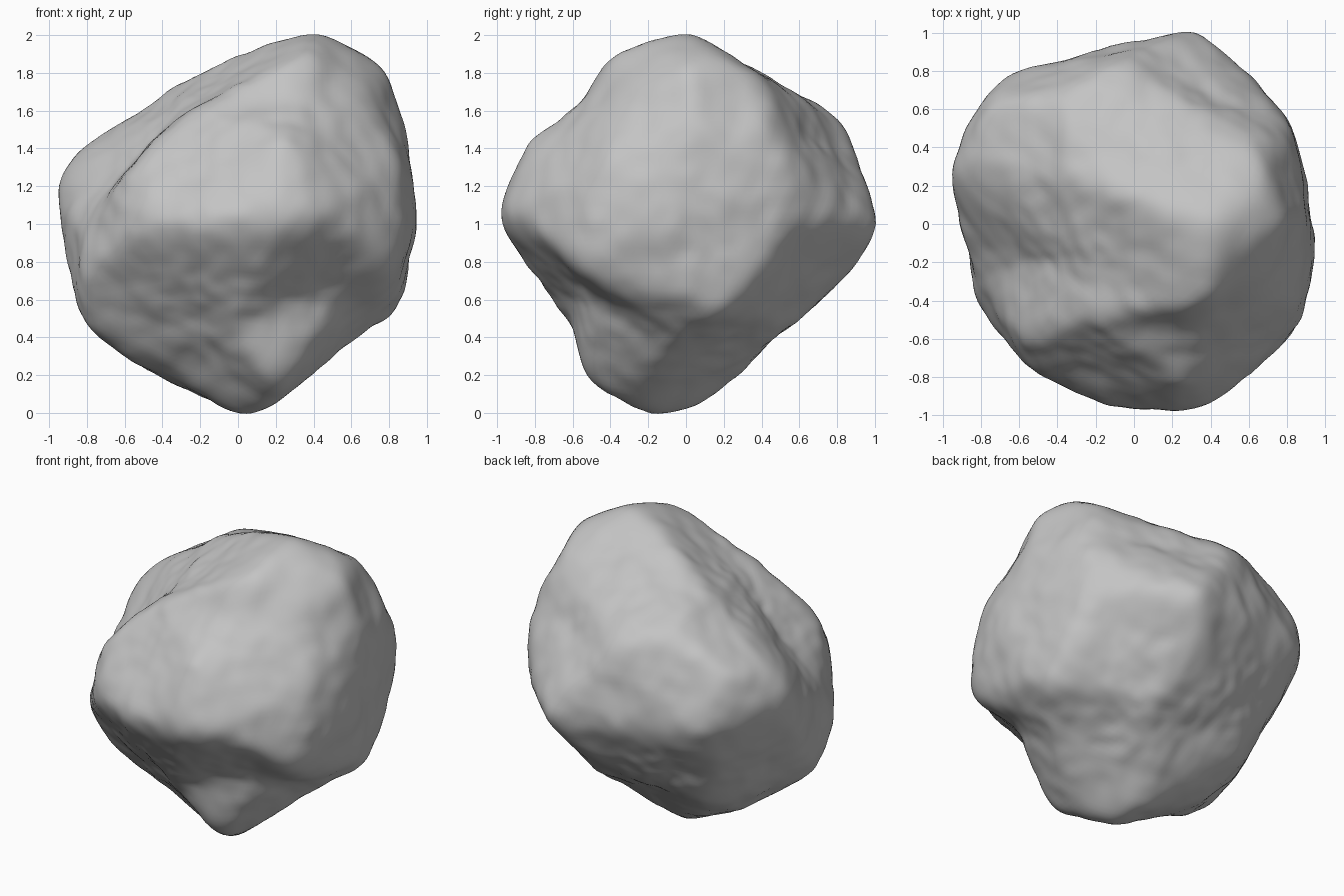
import bpy
import bmesh
import math
from mathutils import Vector, noise
from mathutils.bvhtree import BVHTree

default_cube = bpy.data.objects.get("Cube")
if default_cube:
    bpy.data.objects.remove(default_cube, do_unlink=True)

CENTRE = Vector((0, 0, 1))
ORIGIN = Vector((0, 0, 0))

# Main corners, lumps and hollows of the boulder, grouped by region
LANDMARKS = [
    # crown
    (.38, 0, 2), (.33, -.4, 1.87), (.78, .02, 1.8), (.6, .14, 1.92),
    (.65, .38, 1.75), (.05, .12, 1.91), (.1, .38, 1.8), (-.25, .2, 1.77),
    # left shoulder and the groove in front of it
    (-.55, .25, 1.57), (-.92, .28, 1.29), (-.95, .22, 1.08),
    (-.3, -.2, 1.6), (-.82, -.25, 1),
    # upper front slope
    (-.54, -.62, 1.3), (-.2, -.48, 1.61), (.3, -.53, 1.67),
    (.25, -.84, 1.4), (.7, -.35, 1.6),
    # side facing +x
    (.88, .05, 1.5), (.86, -.44, 1.26), (.94, -.18, 1), (.9, .2, 1.2),
    (.8, .5, 1.36), (.78, .55, .98),
    # back
    (.33, .99, .98), (-.1, .83, 1.51), (-.35, .67, 1.61),
    (-.7, .63, 1.43), (-.84, .56, 1.1), (-.66, .76, 1.05),
    # front brow
    (.25, -.98, 1.03), (-.2, -.92, 1), (-.56, -.74, .95),
    (-.78, -.46, .72), (.5, -.87, 1.05), (.8, -.54, .75),
    # underside
    (-.86, -.1, .6), (-.75, -.25, .43), (-.48, .08, .24), (.08, -.2, 0),
    (.2, -.5, .15), (0, -.62, .48), (.58, -.48, .62), (.58, -.05, .37),
    (.82, .2, .55), (.3, .52, .46), (.2, .85, .73), (-.05, .08, .05),
    (-.5, .42, .4),
]


def make_material(name, colour):
    material = bpy.data.materials.new(name)
    material.use_nodes = True
    material.diffuse_color = colour
    shader = material.node_tree.nodes["Principled BSDF"]
    shader.inputs["Base Color"].default_value = colour
    shader.inputs["Roughness"].default_value = 0.9
    return material


def build_cage(offsets):
    """Join the landmarks into one closed faceted shell around the centre."""
    cage = bmesh.new()
    pairs = [(cage.verts.new(offset.normalized()), offset) for offset in offsets]
    bmesh.ops.convex_hull(cage, input=cage.verts[:])
    for vert, offset in pairs:
        vert.co = offset
    tree = BVHTree.FromBMesh(cage)
    cage.free()
    return tree


def wrap_sphere(cage_tree):
    """Wrap an even sphere onto the cage and wear its corners round."""
    stone = bmesh.new()
    bmesh.ops.create_icosphere(stone, subdivisions=6, radius=1)
    for vert in stone.verts:
        direction = vert.co.normalized()
        hit = cage_tree.ray_cast(ORIGIN, direction)[0]
        vert.co = hit if hit else direction * 0.95
    for _ in range(14):
        bmesh.ops.smooth_vert(stone, verts=stone.verts[:], factor=0.5,
                              use_axis_x=True, use_axis_y=True, use_axis_z=True)
    return stone


def regain_corners(stone, targets, offsets):
    """Push each cage corner out by what the wear took off there."""
    tree = BVHTree.FromBMesh(stone)
    pushed = []
    for target, offset in zip(targets, offsets):
        direction = target.normalized()
        hit = tree.ray_cast(ORIGIN, direction)[0]
        loss = target.length - hit.length if hit else 0
        pushed.append(offset + direction * loss * 0.8)
    return pushed


def weathering(direction):
    """Broad shallow lumps plus a fine grain, as a radial offset."""
    lumps = noise.noise(direction * 4 + Vector((4, 1, 7)))
    grain = noise.noise(direction * 9)
    return 0.016 * lumps + 0.008 * grain


# Boulder: corners are restored over a few rounds of wear
targets = [Vector(point) - CENTRE for point in LANDMARKS]
offsets = targets
for _ in range(3):
    worn = wrap_sphere(build_cage(offsets))
    offsets = regain_corners(worn, targets, offsets)
    worn.free()

bm = wrap_sphere(build_cage(offsets))
for vert in bm.verts:
    direction = vert.co.normalized()
    vert.co += direction * weathering(direction) + CENTRE
bmesh.ops.recalc_face_normals(bm, faces=bm.faces[:])

mesh = bpy.data.meshes.new("boulder")
bm.to_mesh(mesh)
bm.free()
mesh.materials.append(make_material("stone_grey", (0.55, 0.55, 0.55, 1)))
boulder = bpy.data.objects.new("boulder", mesh)
bpy.context.collection.objects.link(boulder)
bpy.ops.object.select_all(action="DESELECT")
boulder.select_set(True)
bpy.context.view_layer.objects.active = boulder
bpy.ops.object.shade_smooth_by_angle(angle=math.radians(30))
